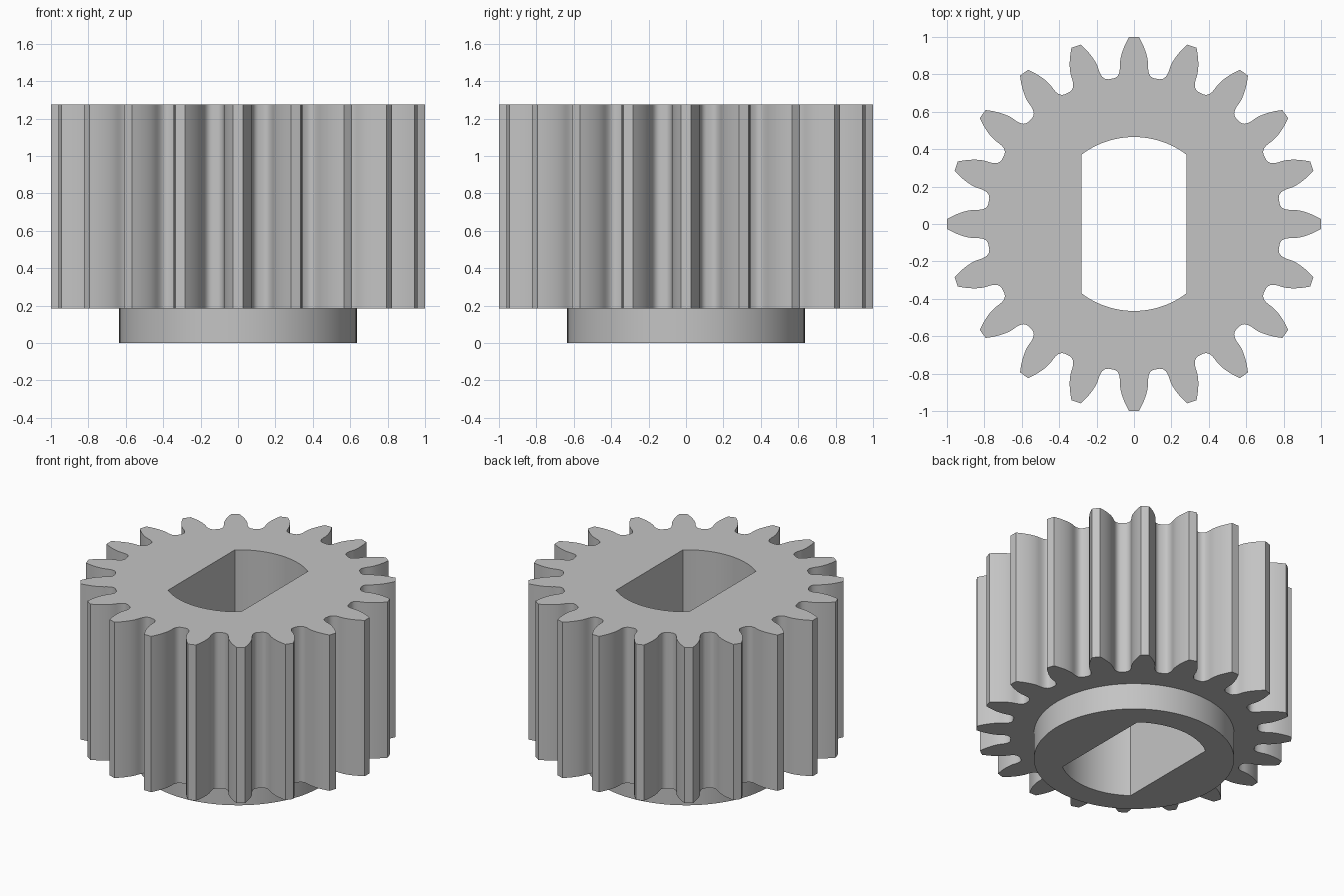
import bpy, bmesh
from math import sin, cos, tan, pi, acos, asin, radians

cube = bpy.data.objects.get("Cube")
if cube:
    bpy.data.objects.remove(cube, do_unlink=True)

TEETH = 20
PITCH_R, TIP_R, ROOT_R = 0.909, 1.0, 0.786
HUB_R, BORE_R, BORE_FLAT = 0.635, 0.465, 0.282
HUB_Z, TOP_Z = 0.185, 1.275
PRESSURE = radians(20)
BASE_R = PITCH_R * cos(PRESSURE)


def polar(r, a):
    return (r * cos(a), r * sin(a))


def involute(a):
    return tan(a) - a


def half_angle(r):
    """Half the angular tooth thickness at radius r."""
    return pi / (2 * TEETH) + involute(PRESSURE) - involute(acos(BASE_R / r)) - 0.005


def gear_profile():
    # One flank from the valley to the tip: root fillet, then involute
    flank = [(ROOT_R, 0.138), (0.789, 0.123), (0.796, 0.110),
             (0.806, 0.101), (0.820, 0.094), (0.838, 0.090)]
    steps = 8
    for i in range(steps + 1):
        r = BASE_R + (TIP_R - BASE_R) * i / steps
        flank.append((r, half_angle(r)))
    points = []
    for t in range(TEETH):
        mid = 2 * pi * t / TEETH
        points += [polar(r, mid - a) for r, a in flank]
        points += [polar(TIP_R, mid)]
        points += [polar(r, mid + a) for r, a in reversed(flank)]
    return points


def circle_profile(r, n=96):
    return [polar(r, 2 * pi * i / n) for i in range(n)]


def bore_profile(n=24):
    # Two arcs joined by two straight flats
    spread = asin(BORE_FLAT / BORE_R)
    return [polar(BORE_R, mid - spread + 2 * spread * i / n)
            for mid in (pi / 2, 3 * pi / 2) for i in range(n + 1)]


bm = bmesh.new()


def wall(profile, z0, z1):
    """Upright wall along a closed profile; returns its lower and upper edges."""
    low = [bm.verts.new((x, y, z0)) for x, y in profile]
    high = [bm.verts.new((x, y, z1)) for x, y in profile]
    n = len(profile)
    for i in range(n):
        j = (i + 1) % n
        bm.faces.new((low[i], low[j], high[j], high[i]))
    return [[bm.edges.get((ring[i], ring[(i + 1) % n])) for i in range(n)]
            for ring in (low, high)]


# Toothed rim, hub collar and bore walls
rim_low, rim_high = wall(gear_profile(), HUB_Z, TOP_Z)
hub_low, hub_high = wall(circle_profile(HUB_R), 0, HUB_Z)
bore_low, bore_high = wall(bore_profile(), 0, TOP_Z)

# Flat ring faces: top, underside of the teeth, bottom of the hub
for outer, inner in ((rim_high, bore_high), (rim_low, hub_high), (hub_low, bore_low)):
    bmesh.ops.triangle_fill(bm, edges=outer + inner, use_beauty=True)
bmesh.ops.recalc_face_normals(bm, faces=bm.faces[:])

mesh = bpy.data.meshes.new("pinion_gear")
bm.to_mesh(mesh)
bm.free()
gear = bpy.data.objects.new("pinion_gear", mesh)
bpy.context.collection.objects.link(gear)

# Plain grey material
grey = bpy.data.materials.new("plain_grey")
grey.use_nodes = True
colour = (0.55, 0.55, 0.55, 1)
grey.diffuse_color = colour
grey.node_tree.nodes["Principled BSDF"].inputs["Base Color"].default_value = colour
mesh.materials.append(grey)

bpy.ops.object.select_all(action="DESELECT")
gear.select_set(True)
bpy.context.view_layer.objects.active = gear
bpy.ops.object.shade_smooth_by_angle(angle=radians(30))
